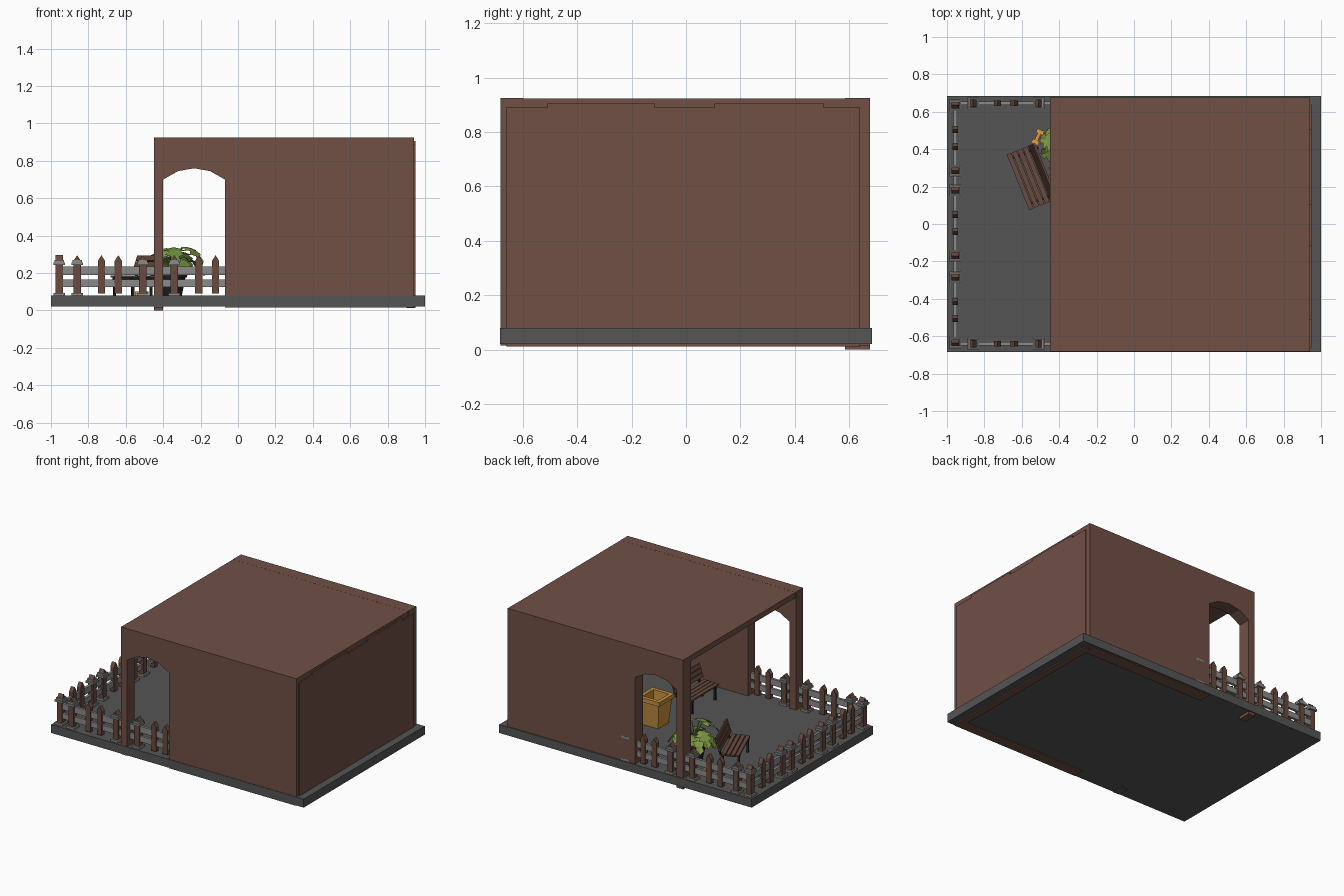
import bpy, bmesh, math, random
from mathutils import Matrix, Vector

if "Cube" in bpy.data.objects:
    bpy.data.objects.remove(bpy.data.objects["Cube"])

random.seed(4)


def material(name, rgb):
    m = bpy.data.materials.new(name)
    m.diffuse_color = (*rgb, 1)
    m.use_nodes = True
    m.node_tree.nodes["Principled BSDF"].inputs["Base Color"].default_value = m.diffuse_color
    return m


BROWN = material("brown", (.16, .08, .06))
WOOD = material("wood", (.14, .07, .05))
SLAB = material("dark_grey", (.09, .09, .09))
RAIL = material("rail_grey", (.26, .26, .26))
BLACK = material("black", (.015, .015, .015))
GREEN = material("leaf_green", (.15, .26, .045))
GREEN2 = material("leaf_light", (.22, .33, .06))
GOLD = material("gold", (.58, .28, .05))
ORANGE = material("orange", (.75, .33, .06))


def finish(name, bm, mat):
    bmesh.ops.recalc_face_normals(bm, faces=bm.faces)
    me = bpy.data.meshes.new(name)
    bm.to_mesh(me)
    bm.free()
    me.materials.append(mat)
    ob = bpy.data.objects.new(name, me)
    bpy.context.collection.objects.link(ob)
    return ob


def add_box(bm, lo, hi, m=Matrix()):
    lo, hi = Vector(lo), Vector(hi)
    t = m @ Matrix.Translation((lo + hi) / 2) @ Matrix.Diagonal((*(hi - lo), 1))
    bmesh.ops.create_cube(bm, size=1, matrix=t)


def add_prism(bm, pts, vec, m=Matrix()):
    """Extrude a polygon of 3D points along vec."""
    f = bm.faces.new([bm.verts.new(m @ Vector(p)) for p in pts])
    r = bmesh.ops.extrude_face_region(bm, geom=[f])
    d = m.to_3x3() @ Vector(vec)
    for v in r["geom"]:
        if isinstance(v, bmesh.types.BMVert):
            v.co += d


def add_cone(bm, loc, r1, r2, h, n=12):
    bmesh.ops.create_cone(bm, cap_ends=True, segments=n, radius1=r1, radius2=r2, depth=h,
                          matrix=Matrix.Translation((loc[0], loc[1], loc[2] + h / 2)))


# Ground slab
bm = bmesh.new()
add_box(bm, (-1, -.685, .02), (1, .685, .08))
finish("floor_slab", bm, SLAB)

# Side walls with an arched opening
ARCH = [(-.40, .70), (-.32, .745), (-.235, .76), (-.15, .745), (-.07, .70)]


def arched_wall(name, y0, y1, post_z):
    prof = [(-.45, post_z), (-.40, post_z)] + ARCH + [(-.07, .015), (.94, .015), (.94, .925), (-.45, .925)]
    b = bmesh.new()
    add_prism(b, [(x, y0, z) for x, z in prof], (0, y1 - y0, 0))
    finish(name, b, BROWN)


arched_wall("front_wall", -.682, -.60, .015)
arched_wall("back_wall", .585, .676, 0)

# Roof and the end panel with its notched top
bm = bmesh.new()
add_box(bm, (-.449, -.61, .885), (.939, .60, .9245))
finish("roof", bm, BROWN)
bm = bmesh.new()
panel = [(-.66, .012), (.64, .012), (.64, .89), (.505, .89), (.505, .907), (.105, .907), (.105, .89),
         (-.115, .89), (-.115, .907), (-.51, .907), (-.51, .89), (-.66, .89)]
add_prism(bm, [(.90, y, z) for y, z in panel], (.048, 0, 0))
finish("end_wall", bm, BROWN)

# Fence: pickets, collared posts and rails
pickets, collars, rails = bmesh.new(), bmesh.new(), bmesh.new()


def picket(m, w=.038, d=.03, z0=.08):
    h = w / 2
    add_prism(pickets, [(-h, -d / 2, z0), (h, -d / 2, z0), (h, -d / 2, .265), (0, -d / 2, .295),
                        (-h, -d / 2, .265)], (0, d, 0), m)


def post(m):
    picket(m, .04, .04)
    for z, r in ((.242, .031), (.256, .025), (.08, .031)):
        add_box(collars, (-r, -r, z), (r, r, z + .014), m)


def fence_run(origin, angle, starts, offsets, r0, r1):
    base = Matrix.Translation(origin) @ Matrix.Rotation(angle, 4, 'Z')
    for s in starts:
        for o in offsets:
            m = base @ Matrix.Translation((s + o, 0, 0))
            post(m) if o in (0, .35) else picket(m, z0=.09)
    for z0, z1 in ((.125, .165), (.19, .235)):
        add_box(rails, (r0, -.009, z0), (r1, .009, z1), base)


OFFS = (0, .13, .22, .35)
fence_run((0, -.64, 0), 0, (-.86, -.34), OFFS, -.94, .02)
fence_run((0, .646, 0), 0, (-.86, -.34), OFFS, -.94, .02)
fence_run((-.955, 0, 0), math.pi / 2, (-.635, -.17, .285), OFFS, -.64, .64)
finish("fence_pickets", pickets, WOOD)
finish("fence_collars", collars, RAIL)
finish("fence_rails", rails, RAIL)


# Benches: local x is the length, local +y points to the backrest
def bench(name, loc, angle):
    m = Matrix.Translation(loc) @ Matrix.Rotation(angle, 4, 'Z')
    slats, frame = bmesh.new(), bmesh.new()
    for i in range(4):
        y = -.06 + i * .031
        add_box(slats, (-.16, y, .095), (.16, y + .026, .107), m)
    tilt = m @ Matrix.Translation((0, .065, .11)) @ Matrix.Rotation(math.radians(-18), 4, 'X')
    for i in range(3):
        add_box(slats, (-.16, -.006, .012 + i * .033), (.16, .006, .04 + i * .033), tilt)
    for x in (-.13, .13):
        for y in (-.05, .055):
            add_box(frame, (x - .007, y - .007, 0), (x + .007, y + .007, .09), m)
        add_box(frame, (x - .007, -.06, .083), (x + .007, .075, .095), m)
        add_box(frame, (x - .007, .006, -.02), (x + .007, .016, .10), tilt)
    finish(name + "_slats", slats, WOOD)
    finish(name + "_frame", frame, BLACK)


bench("outer_bench", (-.565, .245, .08), math.radians(-68))
bench("inner_bench", (.12, -.30, .08), math.radians(-90))

# Litter bin: tapered square tub with an open rim
bm = bmesh.new()
c = Vector((.176, .09, 0))
rings = [(.06, .08), (.076, .255), (.086, .255), (.086, .285), (.06, .285), (.055, .12)]
loops = []
for r, z in rings:
    loops.append([bm.verts.new(c + Vector((sx * r, sy * r, z)))
                  for sx, sy in ((-1, -1), (1, -1), (1, 1), (-1, 1))])
for a, b in zip(loops, loops[1:]):
    for i in range(4):
        j = (i + 1) % 4
        bm.faces.new((a[i], a[j], b[j], b[i]))
bm.faces.new(loops[0])
bm.faces.new(loops[-1])
finish("litter_bin", bm, GOLD)

# Plant pot
PX, PY = -.35, .40
bm = bmesh.new()
add_cone(bm, (PX, PY, .08), .05, .07, .10)
add_cone(bm, (PX, PY, .175), .076, .076, .015)
finish("plant_pot", bm, BLACK)

# Plant: arching stems ending in drooping lobed leaves
stems = bmesh.new()
leaves = [bmesh.new(), bmesh.new()]
WIDTHS = (.012, .055, .028, .062, .03, .052, .02, .03, .002)
for k in range(12):
    a = k * 2.4
    reach = random.uniform(.03, .06)
    top = random.uniform(.27, .35)
    length = random.uniform(.10, .13)
    m = Matrix.Translation((PX, PY, 0)) @ Matrix.Rotation(a, 4, 'Z')
    for s in range(3):
        p = [Vector((reach * (t / 3) ** 2, 0, .18 + (top - .18) * t / 3)) for t in (s, s + 1)]
        d = p[1] - p[0]
        rot = d.to_track_quat('Z', 'Y').to_matrix().to_4x4()
        bmesh.ops.create_cone(stems, cap_ends=True, segments=5, radius1=.004, radius2=.004,
                              depth=d.length, matrix=m @ Matrix.Translation((p[0] + p[1]) / 2) @ rot)
    lb, rows = leaves[k % 2], []
    for i, w in enumerate(WIDTHS):
        t = i / (len(WIDTHS) - 1)
        x = reach + length * t
        z = top + .05 * t - .14 * t * t
        rows.append([lb.verts.new(m @ Vector((x + (.01 if y else 0), y, z - abs(y) * .25)))
                     for y in (-w, 0, w)])
    for r0, r1 in zip(rows, rows[1:]):
        for i in range(2):
            lb.faces.new((r0[i], r0[i + 1], r1[i + 1], r1[i]))
finish("plant_stems", stems, GREEN)
finish("plant_leaves_dark", leaves[0], GREEN)
finish("plant_leaves_light", leaves[1], GREEN2)

# Small orange toy on the floor behind the bench
bm = bmesh.new()
m = Matrix.Translation((-.515, .465, .08)) @ Matrix.Rotation(math.radians(65), 4, 'Z')
add_box(bm, (-.03, -.009, .004), (.03, .009, .018), m)
for x in (-.03, .03):
    add_box(bm, (x - .012, -.02, 0), (x + .012, .02, .022), m)
finish("floor_toy", bm, ORANGE)
